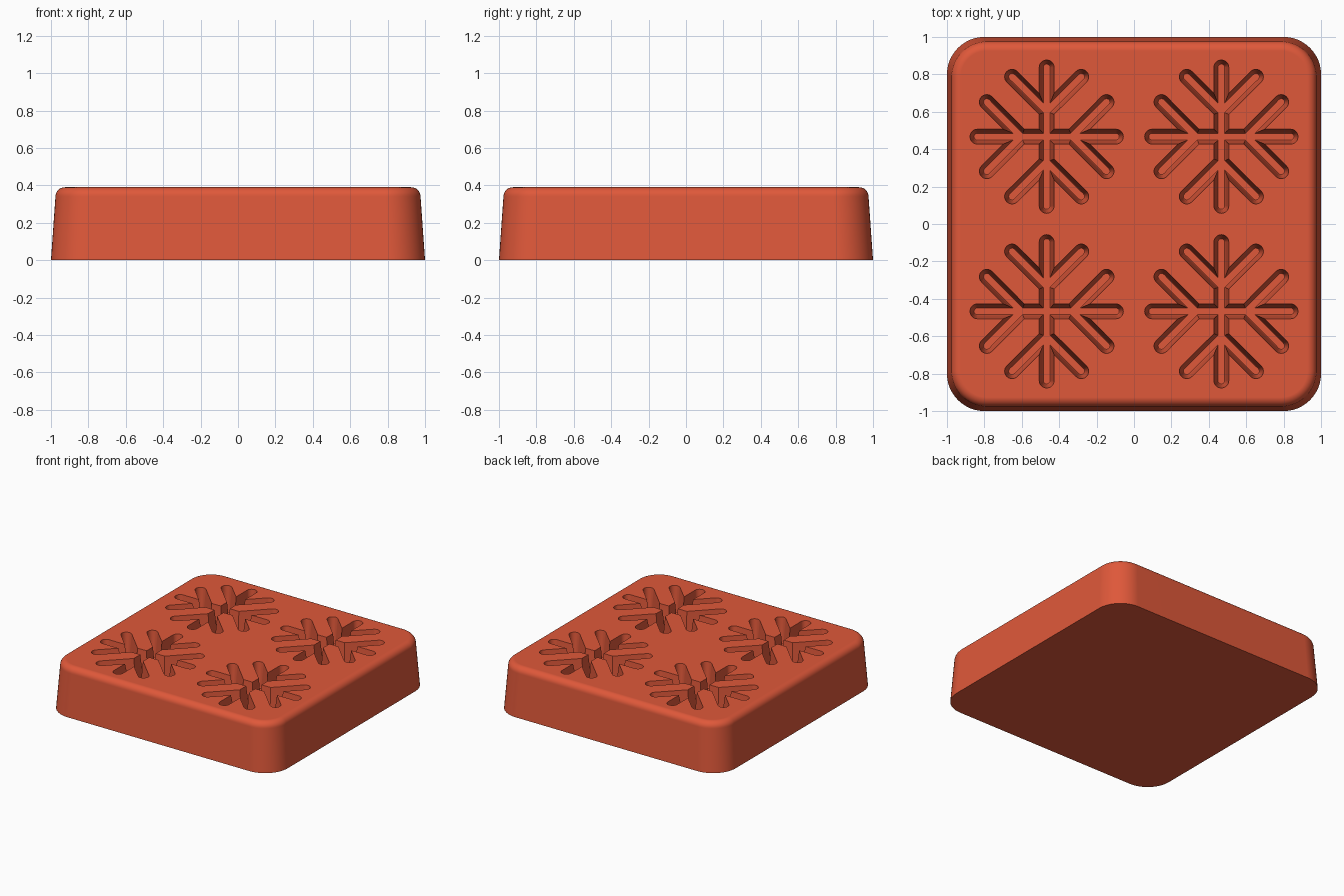
import bpy, bmesh, math
from mathutils import Vector

cube = bpy.data.objects.get("Cube")
if cube:
    bpy.data.objects.remove(cube, do_unlink=True)

HEIGHT, FILLET = 0.39, 0.05
GROOVE_DEPTH = 0.2
FLAKE_OFFSET = 0.467
ARM, FORK = 0.37, 0.136
BRANCH_END = Vector((0.185, 0.32))

clay = bpy.data.materials.new("terracotta_red")
clay.use_nodes = True
colour = (0.74, 0.098, 0.042, 1)
clay.diffuse_color = colour
clay.node_tree.nodes["Principled BSDF"].inputs["Base Color"].default_value = colour


def loft(bm, rings):
    """Skin a stack of equal-length rings and cap both ends."""
    loops = [[bm.verts.new(p) for p in ring] for ring in rings]
    n = len(loops[0])
    for a, b in zip(loops, loops[1:]):
        for i in range(n):
            j = (i + 1) % n
            bm.faces.new((a[i], a[j], b[j], b[i]))
    bm.faces.new(loops[0][::-1])
    bm.faces.new(loops[-1])


def make_object(name, bm):
    bmesh.ops.recalc_face_normals(bm, faces=bm.faces)
    mesh = bpy.data.meshes.new(name)
    bm.to_mesh(mesh)
    bm.free()
    mesh.materials.append(clay)
    obj = bpy.data.objects.new(name, mesh)
    bpy.context.collection.objects.link(obj)
    return obj


def rounded_square(half, radius, z, steps=12):
    ring = []
    for k, (sx, sy) in enumerate(((1, 1), (-1, 1), (-1, -1), (1, -1))):
        for i in range(steps + 1):
            a = math.pi / 2 * (k + i / steps)
            ring.append((sx * (half - radius) + radius * math.cos(a),
                         sy * (half - radius) + radius * math.sin(a), z))
    return ring


def capsule(start, end, radius, z, steps=10):
    """Outline of a round-ended stroke."""
    d = end - start
    heading = math.atan2(d.y, d.x)
    ring = []
    for centre, turn in ((end, -math.pi / 2), (start, math.pi / 2)):
        for i in range(steps + 1):
            a = heading + turn + math.pi * i / steps
            ring.append((centre.x + radius * math.cos(a),
                         centre.y + radius * math.sin(a), z))
    return ring


# Drafted block with a rounded top edge
bm = bmesh.new()
rings = [rounded_square(1, 0.2, 0)]
for i in range(9):
    a = math.pi / 2 * i / 8
    inset = FILLET * (1 - math.cos(a))
    rings.append(rounded_square(0.976 - inset, 0.19 - inset,
                                HEIGHT - FILLET + FILLET * math.sin(a)))
loft(bm, rings)
block = make_object("snowflake_block", bm)

# Tapered snowflake cutters: a cross with a forked pair on each arm
strokes = [(Vector((-ARM, 0)), Vector((ARM, 0))),
           (Vector((0, -ARM)), Vector((0, ARM)))]
for sx in (-1, 1):
    for sy in (-1, 1):
        for swap in (False, True):
            p, q = Vector((0, FORK)), BRANCH_END
            if swap:
                p, q = p.yx, q.yx
            strokes.append((Vector((p.x * sx, p.y * sy)), Vector((q.x * sx, q.y * sy))))

floor = HEIGHT - GROOVE_DEPTH
profile = [(floor, 0.018), (floor + 0.012, 0.024),
           (HEIGHT, 0.04), (HEIGHT + 0.05, 0.044)]
bm = bmesh.new()
for cx in (-FLAKE_OFFSET, FLAKE_OFFSET):
    for cy in (-FLAKE_OFFSET, FLAKE_OFFSET):
        c = Vector((cx, cy))
        for start, end in strokes:
            loft(bm, [capsule(start + c, end + c, r, z) for z, r in profile])
cutter = make_object("snowflake_cutter", bm)
cutter.hide_render = True

# Cut the grooves, then drop the cutter
cut = block.modifiers.new("grooves", 'BOOLEAN')
cut.operation = 'DIFFERENCE'
cut.solver = 'EXACT'
cut.use_self = True
cut.object = cutter
bpy.ops.object.select_all(action='DESELECT')
bpy.context.view_layer.objects.active = block
block.select_set(True)
bpy.ops.object.modifier_apply(modifier=cut.name)
bpy.data.objects.remove(cutter, do_unlink=True)

# Smooth the curves and keep the large faces flat
bpy.ops.object.shade_smooth_by_angle(angle=math.radians(35))
normals = block.modifiers.new("flat_faces", 'WEIGHTED_NORMAL')
normals.keep_sharp = True
